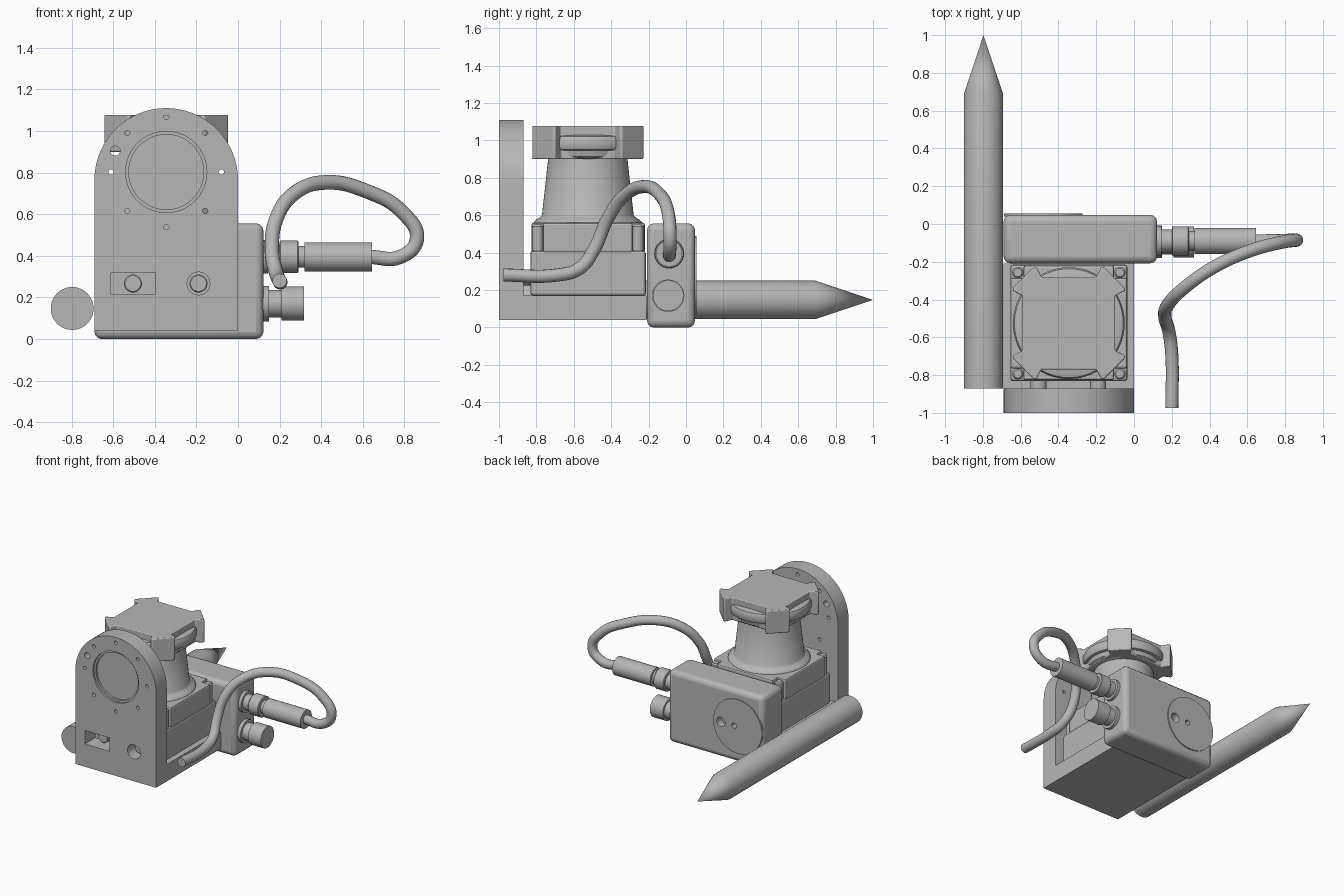
import bpy, bmesh, math
from mathutils import Vector, Matrix

if "Cube" in bpy.data.objects:
    bpy.data.objects.remove(bpy.data.objects["Cube"], do_unlink=True)

grey = bpy.data.materials.new("plain_grey")
grey.use_nodes = True
grey.diffuse_color = (0.47, 0.47, 0.47, 1)
grey.node_tree.nodes["Principled BSDF"].inputs["Base Color"].default_value = (0.47, 0.47, 0.47, 1)


def finish(name, bm, bevel=0, segments=3):
    bmesh.ops.recalc_face_normals(bm, faces=bm.faces)
    mesh = bpy.data.meshes.new(name)
    bm.to_mesh(mesh)
    bm.free()
    ob = bpy.data.objects.new(name, mesh)
    bpy.context.collection.objects.link(ob)
    mesh.materials.append(grey)
    if bevel:
        mod = ob.modifiers.new("Bevel", "BEVEL")
        mod.width, mod.segments, mod.limit_method = bevel, segments, "ANGLE"
    return ob


def smooth(ob, angle=35):
    bpy.ops.object.select_all(action="DESELECT")
    ob.select_set(True)
    bpy.context.view_layer.objects.active = ob
    bpy.ops.object.shade_smooth_by_angle(angle=math.radians(angle))
    return ob


def box(name, lo, hi, bevel=0, segments=3):
    lo, hi = Vector(lo), Vector(hi)
    bm = bmesh.new()
    size = hi - lo
    bmesh.ops.create_cube(bm, size=1, matrix=Matrix.Translation((lo + hi) / 2) @ Matrix.Diagonal((*size, 1)))
    return finish(name, bm, bevel, segments)


def prism(name, outline, offset, bevel=0):
    """Extrude a closed list of 3D points along offset."""
    bm = bmesh.new()
    face = bm.faces.new([bm.verts.new(p) for p in outline])
    new = bmesh.ops.extrude_face_region(bm, geom=[face])["geom"]
    bmesh.ops.translate(bm, vec=offset, verts=[v for v in new if isinstance(v, bmesh.types.BMVert)])
    return finish(name, bm, bevel)


def lathe(name, origin, axis, profile, sides=48):
    """Turn (distance along axis, radius) pairs around an axis through origin."""
    turn = Matrix.Translation(origin) @ Vector((0, 0, 1)).rotation_difference(Vector(axis)).to_matrix().to_4x4()
    bm = bmesh.new()
    rings = []
    for d, r in profile:
        angles = [2 * math.pi * i / sides for i in range(sides)] if r else [0]
        rings.append([bm.verts.new(turn @ Vector((r * math.cos(a), r * math.sin(a), d))) for a in angles])
    for a, b in zip(rings, rings[1:]):
        for i in range(sides):
            j = (i + 1) % sides
            if len(b) == 1:
                bm.faces.new((a[i], a[j], b[0]))
            else:
                bm.faces.new((a[i], a[j], b[j], b[i]))
    for ring in (rings[0], rings[-1]):
        if len(ring) > 1:
            bm.faces.new(ring)
    return smooth(finish(name, bm))


def cut(target, cutters):
    for c in cutters:
        c.hide_render = True
        mod = target.modifiers.new("Cut", "BOOLEAN")
        mod.operation, mod.solver, mod.object = "DIFFERENCE", "EXACT", c
        bpy.context.view_layer.objects.active = target
        bpy.ops.object.modifier_apply(modifier=mod.name)
        bpy.data.objects.remove(c, do_unlink=True)
    return smooth(target)


X, Y, Z = (1, 0, 0), (0, 1, 0), (0, 0, 1)
CX, CY = -0.345, -0.525

# Arched front plate with bolt circle, round recess and connector openings
arch = [(-0.69, -1, 0.04), (0, -1, 0.04)]
arch += [(CX + 0.345 * math.cos(a), -1, 0.765 + 0.345 * math.sin(a))
         for a in (math.pi * i / 40 for i in range(41))]
plate = prism("front_plate", arch, (0, 0.13, 0))


def hole(x, z, r, depth=0.3, sides=24):
    return lathe("cutter", (x, -1.05, z), Y, [(0, r), (0.05 + depth, r)], sides)


cutters = [hole(CX, 0.803, 0.195, 0.015, 64), hole(CX, 0.803, 0.18, 0.03, 64),
           hole(-0.59, 0.905, 0.023), hole(-0.19, 0.267, 0.055),
           box("cutter", (-0.61, -1.05, 0.215), (-0.4, -0.8, 0.32))]
for i in range(8):
    a = math.pi * i / 4
    cutters.append(hole(CX + 0.265 * math.cos(a), 0.803 + 0.265 * math.sin(a), 0.013, sides=12))
cut(plate, cutters)

# Floor of the bracket
box("bracket_floor", (-0.69, -0.87, 0.04), (0, -0.21, 0.17))

# Sensor body with stepped corners and corner posts
box("body_lower", (CX - 0.31, -0.832, 0.17), (CX + 0.31, -0.215, 0.41), 0.015, 2)
box("body_upper_long", (CX - 0.31, CY - 0.24, 0.4), (CX + 0.31, CY + 0.24, 0.56), 0.012, 2)
box("body_upper_cross", (CX - 0.24, CY - 0.302, 0.4), (CX + 0.24, CY + 0.305, 0.56), 0.012, 2)
for sx in (-1, 1):
    for sy in (-1, 1):
        lathe("corner_post", (CX + sx * 0.27, CY + sy * 0.268, 0.4), Z, [(0, 0.03), (0.14, 0.03), (0.15, 0.022)], 20)

# Plugs between the body and the plate
for x in (-0.505, -0.19):
    lathe("front_plug", (x, -0.93, 0.267), Y, [(0, 0.038), (0.006, 0.043), (0.11, 0.043)], 32)

# Tapered neck with a rounded foot
lathe("neck", (CX, CY, 0), Z, [(0.555, 0.29), (0.565, 0.288), (0.578, 0.275), (0.588, 0.255),
                               (0.6, 0.245), (0.91, 0.211)], 64)

# Head: lobed cap with a rounded grip ring showing between the lobes
cap = []
for q in range(4):
    turn = Matrix.Rotation(q * math.pi / 2, 3, "Z")
    for p in ((0.245, 0.145), (0.297, 0.172), (0.297, 0.185), (0.185, 0.297), (0.172, 0.297), (0.145, 0.245)):
        cap.append(turn @ Vector((*p, 0)) + Vector((CX, CY, 0.9)))
smooth(prism("head_cap", cap, (0, 0, 0.178), 0.022))
lathe("head_grip_ring", (CX, CY, 0), Z, [(0.9, 0.24), (0.915, 0.262), (0.945, 0.27), (0.95, 0.288), (0.965, 0.296),
                                         (1.005, 0.296), (1.022, 0.288), (1.027, 0.265), (1.03, 0.24)], 64)

# Rear housing with a round cover and two sockets
housing = box("rear_housing", (-0.69, -0.208, 0), (0.122, 0.048, 0.556), 0.035, 3)
smooth(housing, 20)
cover = lathe("rear_cover", (-0.48, 0.04, 0.28), Y, [(0, 0.208), (0.016, 0.208)], 64)
cut(cover, [lathe("cutter", (x, 0.0, 0.28), Y, [(0, r), (0.1, r)], 24) for x, r in ((-0.337, 0.036), (-0.45, 0.02))])
bpy.context.view_layer.objects.active = housing
bpy.ops.object.modifier_apply(modifier="Bevel")
cut(housing, [lathe("cutter", (x, 0.0, 0.28), Y, [(0, r), (0.1, r)], 24) for x, r in ((-0.337, 0.036), (-0.45, 0.02))])

# Upper cable connector and lower capped connector
lathe("cable_connector", (0, -0.09, 0.395), X,
      [(0.11, 0.08), (0.145, 0.08), (0.145, 0.06), (0.2, 0.06), (0.2, 0.074), (0.205, 0.078), (0.285, 0.078),
       (0.29, 0.074), (0.29, 0.052), (0.32, 0.052), (0.32, 0.07), (0.645, 0.07)])
lathe("capped_connector", (0, -0.095, 0.17), X,
      [(0.11, 0.086), (0.148, 0.086), (0.148, 0.066), (0.208, 0.066), (0.208, 0.082), (0.318, 0.082)])

# Looping cable
path = [(0.63, -0.09, 0.395), (0.78, -0.088, 0.395), (0.86, -0.085, 0.48), (0.79, -0.095, 0.61),
        (0.62, -0.14, 0.71), (0.42, -0.23, 0.753), (0.27, -0.335, 0.7), (0.185, -0.42, 0.58),
        (0.163, -0.49, 0.42), (0.185, -0.57, 0.315), (0.2, -0.69, 0.28), (0.2, -0.975, 0.28)]
curve = bpy.data.curves.new("cable", "CURVE")
curve.dimensions = "3D"
curve.bevel_depth, curve.bevel_resolution, curve.resolution_u = 0.035, 5, 8
curve.use_fill_caps = True
spline = curve.splines.new("BEZIER")
spline.bezier_points.add(len(path) - 1)
for bp, p in zip(spline.bezier_points, path):
    bp.co = p
    bp.handle_left_type = bp.handle_right_type = "AUTO"
curve.materials.append(grey)
bpy.context.collection.objects.link(bpy.data.objects.new("cable", curve))

# Pointed rod along the side
lathe("pointed_rod", (-0.797, 0, 0.147), Y, [(-0.87, 0.103), (0.69, 0.103), (1.0, 0)], 48)
